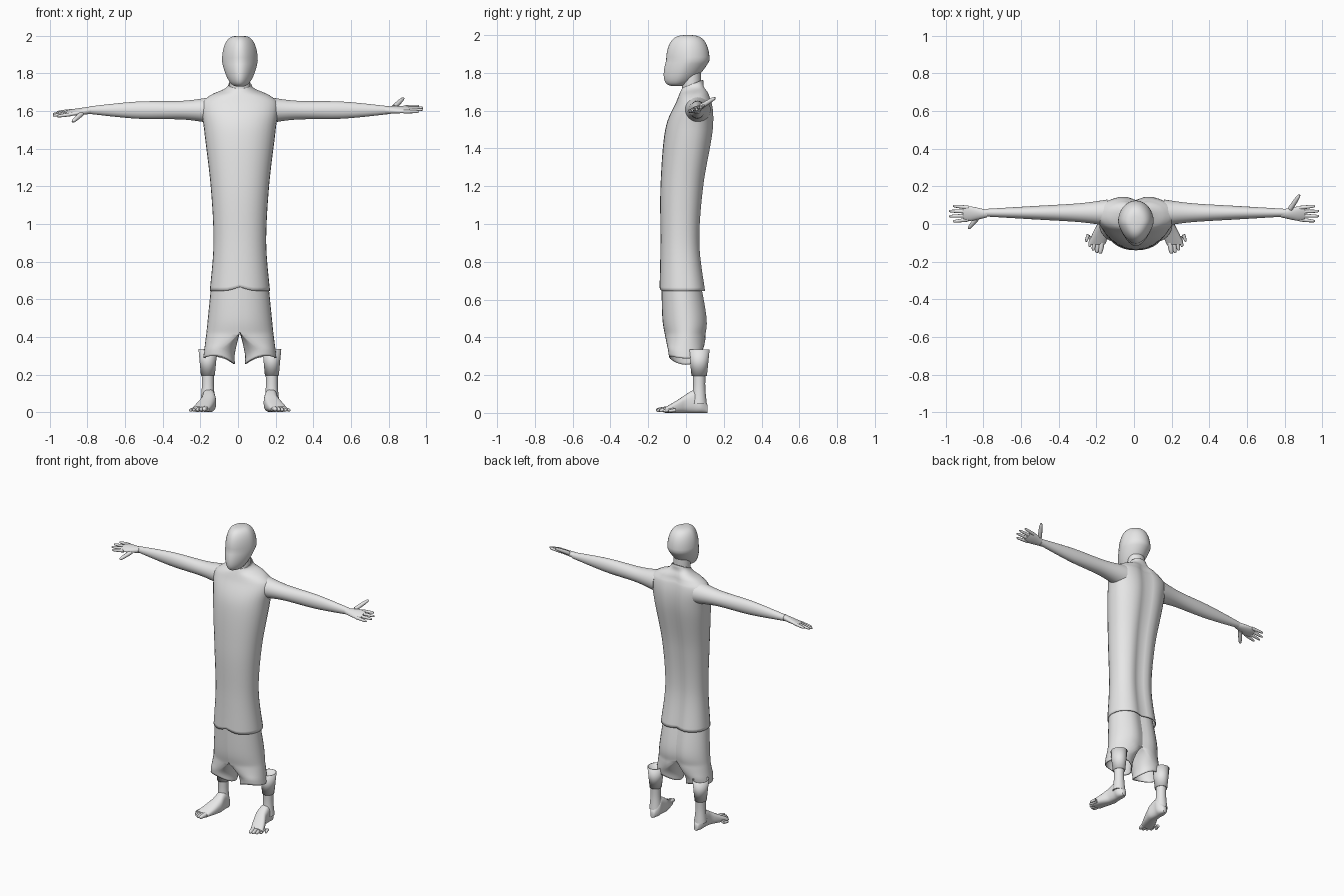
import bpy, bmesh
from math import sin, cos, pi, exp, copysign
from mathutils import Vector

if "Cube" in bpy.data.objects:
    bpy.data.objects.remove(bpy.data.objects["Cube"], do_unlink=True)

CENTRE = 0.01
SIDES = 32
X, Y, Z = Vector((1, 0, 0)), Vector((0, 1, 0)), Vector((0, 0, 1))

grey = bpy.data.materials.new("plain grey")
grey.use_nodes = True
grey.diffuse_color = (0.8, 0.8, 0.8, 1)
shader = grey.node_tree.nodes["Principled BSDF"]
shader.inputs["Base Color"].default_value = grey.diffuse_color


def loft(name, rings, closed=True):
    """Skin point rings into one smooth object; open lofts become thin shells."""
    bm = bmesh.new()
    loops = [[bm.verts.new(point) for point in ring] for ring in rings]
    for lower, upper in zip(loops, loops[1:]):
        for i in range(len(lower)):
            bm.faces.new((lower[i - 1], lower[i], upper[i], upper[i - 1]))
    if closed:
        bm.faces.new(loops[0])
        bm.faces.new(loops[-1])
    bmesh.ops.recalc_face_normals(bm, faces=bm.faces[:])
    for face in bm.faces:
        face.smooth = True
    mesh = bpy.data.meshes.new(name)
    bm.to_mesh(mesh)
    bm.free()
    mesh.set_sharp_from_angle(angle=pi / 3)
    mesh.materials.append(grey)
    obj = bpy.data.objects.new(name, mesh)
    bpy.context.collection.objects.link(obj)
    if not closed:
        shell = obj.modifiers.new("cloth thickness", 'SOLIDIFY')
        shell.thickness = 0.006


def flow(keys, steps=8):
    """Smooth curve of values through a few key sections."""
    keys = [Vector(key) for key in keys]
    keys = [keys[0], *keys, keys[-1]]
    for before, start, end, after in zip(keys, keys[1:], keys[2:], keys[3:]):
        leave, arrive = (end - before) / 2, (after - start) / 2
        for step in range(steps):
            t = step / steps
            ease = t * t * (3 - 2 * t)
            yield (start.lerp(end, ease) + leave * t * (1 - t) ** 2
                   - arrive * t * t * (1 - t))
    yield keys[-1]


def swell(value, exponent):
    return copysign(abs(value) ** exponent, value)


def turns(sides=SIDES):
    """Cosine and sine of each step around a section."""
    return [(cos(2 * pi * i / sides), sin(2 * pi * i / sides)) for i in range(sides)]


def oval(centre, u, v, wide, high, fullness=1, sides=SIDES):
    return [centre + u * wide * swell(c, fullness) + v * high * swell(s, fullness)
            for c, s in turns(sides)]


def valley(x):
    """Falls from one on the centre line to nothing at either side."""
    return exp(-(x / 0.04) ** 2)


def digit(name, base, tip, radius):
    """Finger or toe with a rounded tip."""
    q = (tip - base).to_track_quat('Z', 'Y')
    loft(name, [oval(base.lerp(tip, sin(a)), q @ X, q @ Y, radius * cos(a) ** 0.5,
                     radius * cos(a) ** 0.5, sides=12)
                for a in (pi / 2 * i / 9 for i in range(9))])


# Head: an egg that narrows toward the chin and the face
def head_ring(a):
    girth, jaw = sin(a) ** 0.6, max(0, cos(a))
    wide = 0.095 * girth * (1 - jaw / 4)
    deep = 0.115 * girth * (1 - jaw / 7)
    return [(CENTRE + wide * c * (1 - max(0, -s) / 4),
             0.01 - 0.06 * jaw + deep * s,
             1.865 - 0.135 * cos(a)) for c, s in turns()]


loft("head", [head_ring(pi * (i + 0.1) / 24) for i in range(24)] + [head_ring(pi * 0.999)])
loft("neck", [oval(Vector((CENTRE, 0.03, z)), X, Y, 0.055, 0.05) for z in (1.66, 1.8)])


# Shirt: long torso with a grooved spine, a wavy hem and a neckline rising to the back
def shirt_ring(z, wide, front, back):
    ring = []
    neckline = 8 * max(0, z - 1.67)
    hem = max(0, 1 - (z - 0.645) * 10)
    for c, s in turns():
        x = wide * swell(c, 0.9)
        y = (front + back) / 2 + (back - front) / 2 * swell(s, 0.8 if s > 0 else 1)
        lift = neckline * (y - front)
        if s > 0:
            y -= 0.025 * valley(x) * (1 - min(1, neckline * 3))
        else:
            lift += 0.02 * hem * valley(x)
        ring.append((CENTRE + x, y, z + lift))
    return ring


torso = ((0.645, 0.16, -0.14, 0.11), (0.9, 0.14, -0.135, 0.08), (1.2, 0.155, -0.135, 0.1),
         (1.5, 0.19, -0.11, 0.15), (1.65, 0.2, -0.05, 0.14), (1.7, 0.08, -0.03, 0.1),
         (1.72, 0.06, -0.02, 0.09))
loft("shirt", [shirt_ring(*key) for key in flow(torso)], closed=False)


# Shorts: half a pelvis that separates into a round, open leg
def shorts_ring(side, z, front, back):
    ring = []
    split = min(1, max(0, (0.42 - z) * 8))
    wide = 0.22 - z / 10
    for s, c in turns():
        x = (1 - split) * wide * max(0, c) + split * (0.11 + (wide - 0.11) * c)
        y = (front + back) / 2 + (back - front) / 2 * s
        lift = split * ((x - 0.05) / 5 + 3 * y * y)
        if s > 0:
            y -= 0.025 * (1 - split) * valley(x)
        ring.append((CENTRE + side * x, y, z + lift))
    return ring


pelvis = ((0.68, -0.13, 0.09), (0.5, -0.125, 0.12), (0.4, -0.11, 0.11), (0.26, -0.09, 0.08))
sleeve = ((0.15, 0.07, 0.07), (0.3, 0.05, 0.05), (0.55, 0.035, 0.045), (0.8, 0.02, 0.02))
sole = ((0.115, 0.015, 0.04), (0.08, 0.035, 0.1), (0.04, 0.035, 0.12),
        (-0.05, 0.045, 0.065), (-0.11, 0.045, 0.03))
palm = ((0.78, 0.02, 0.02), (0.87, 0.04, 0.015), (0.91, 0.035, 0.01))


def limbs(label, side, roll, slope, thumb):
    def at(x, y, z):
        return Vector((CENTRE + side * x, y, z))

    loft(label + " shorts leg", [shorts_ring(side, *key) for key in flow(pelvis)], closed=False)
    loft(label + " arm", [oval(at(x, 0.06, 1.605), Y, Z, deep, high)
                          for x, deep, high in flow(sleeve)])

    # Lower leg: flared cuff over a plain ankle
    loft(label + " cuff", [oval(at(0.17, 0.07, z), X, Y, r, r * 1.1)
                           for z, r in ((0.195, 0.037), (0.335, 0.05))], closed=False)
    loft(label + " ankle", [oval(at(0.17, 0.07, z), X, Y, r, r)
                            for z, r in flow(((0.05, 0.04), (0.14, 0.032), (0.25, 0.035)))])

    # Foot: flat oval sections that swing outward to the toes
    loft(label + " foot", [oval(at(0.165 + 0.4 * max(0, -y), y, high / 2), X, Z, wide, high / 2, 0.75)
                           for y, wide, high in flow(sole)])
    for i in range(5):
        radius = 0.015 - i / 700
        root = at(0.18 + i / 55, -0.09 + i / 120, radius + 0.005)
        digit(f"{label} toe {i + 1}", root,
              at(0.19 + i / 53, -0.158 + i * i / 250, radius), radius)

    # Hand: palm rolled about the arm, fingers fanned across it
    across, through = Vector((0, cos(roll), sin(roll))), Vector((0, -sin(roll), cos(roll)))

    def hand_point(x):
        return Vector((side * x, 0.055, 1.605 + slope * (x - 0.78)))

    loft(label + " palm", [oval(hand_point(x), across, through, wide, thick)
                           for x, wide, thick in flow(palm)])
    for i in range(4):
        spread = i - 1.5
        reach = 0.988 - spread ** 2 / 90
        digit(f"{label} finger {i + 1}", hand_point(0.88) + across * spread / 45,
              hand_point(reach) + across * spread / 35, 0.01)
    digit(label + " thumb", hand_point(0.83) + thumb / 4, hand_point(0.88) + thumb, 0.013)


limbs("left", 1, pi / 9, 0.04, Vector((0, 0.1, 0.06)))
limbs("right", -1, pi / 12, -0.12, Vector((0, -0.08, -0.05)))
